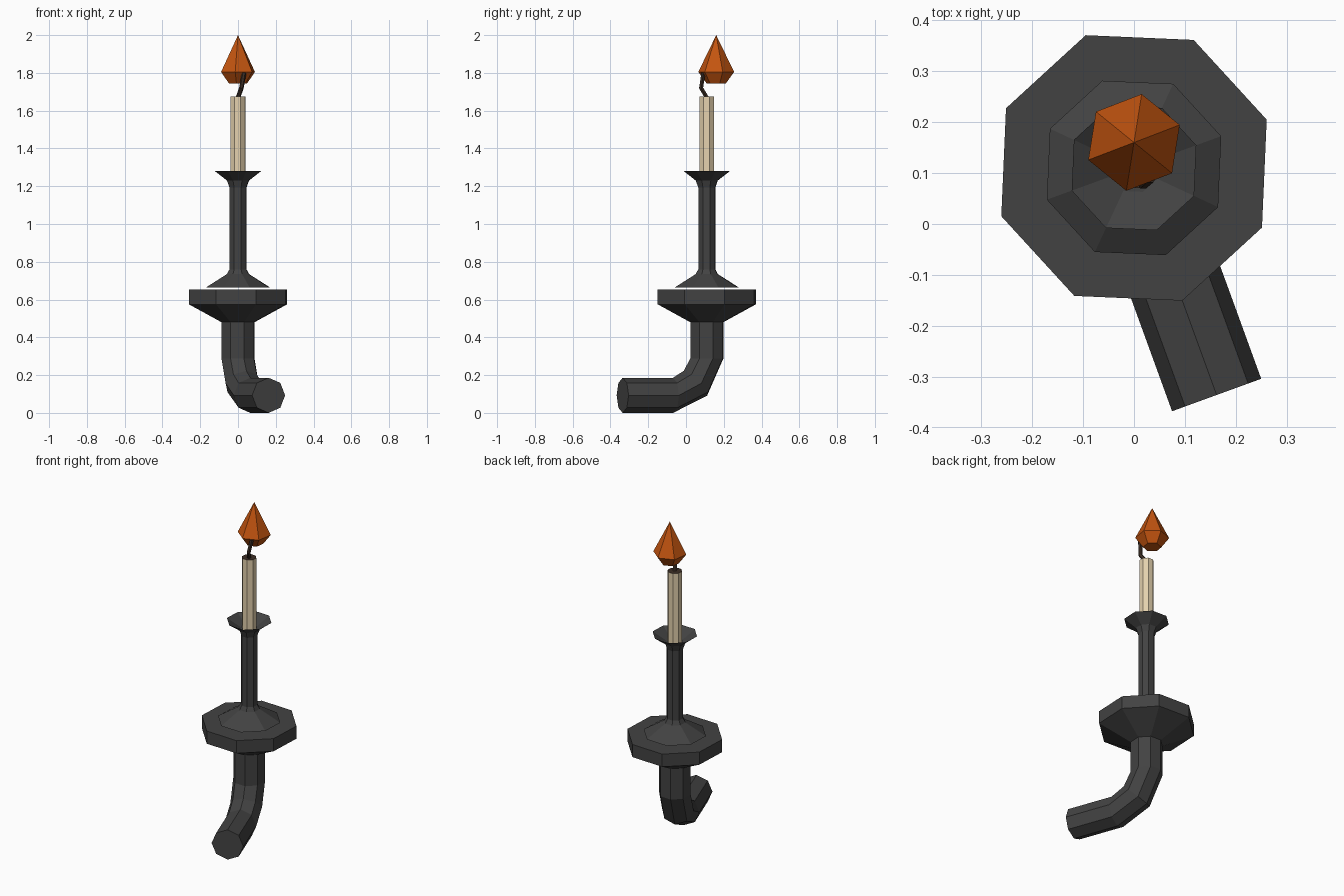
import bpy, bmesh, math
from mathutils import Vector

if "Cube" in bpy.data.objects:
    bpy.data.objects.remove(bpy.data.objects["Cube"], do_unlink=True)


def material(name, colour):
    mat = bpy.data.materials.new(name)
    mat.use_nodes = True
    mat.diffuse_color = (*colour, 1)
    mat.node_tree.nodes["Principled BSDF"].inputs["Base Color"].default_value = (*colour, 1)
    return mat


iron = material("dark iron", (0.055, 0.055, 0.055))
wax = material("cream wax", (0.78, 0.64, 0.42))
char = material("charred brown", (0.045, 0.027, 0.018))
fire = material("flame orange", (0.55, 0.09, 0.005))

AXIS = Vector((0, 0.11, 0))     # centre of the upright parts
TURN = math.radians(20)         # shared rotation of the facets
UP = Vector((0, 0, 1))


def ring(centre, u, v, radius, sides):
    """Points of a regular polygon in the plane of u and v."""
    steps = [2 * math.pi * i / sides for i in range(sides)]
    return [centre + radius * (u * math.cos(a) + v * math.sin(a)) for a in steps]


def skin(name, rings, mats):
    """Bridge equal rings into a capped, flat shaded solid."""
    bm = bmesh.new()
    loops = [[bm.verts.new(p) for p in r] for r in rings]
    for a, b in zip(loops, loops[1:]):
        for i in range(len(a)):
            j = (i + 1) % len(a)
            bm.faces.new((a[i], a[j], b[j], b[i]))
    bm.faces.new(loops[0][::-1])
    bm.faces.new(loops[-1])
    bmesh.ops.remove_doubles(bm, verts=bm.verts, dist=0.0005)
    bmesh.ops.recalc_face_normals(bm, faces=bm.faces)
    mesh = bpy.data.meshes.new(name)
    bm.to_mesh(mesh)
    bm.free()
    for mat in mats:
        mesh.materials.append(mat)
    obj = bpy.data.objects.new(name, mesh)
    bpy.context.collection.objects.link(obj)
    return obj


def lathe(name, profile, mats, sides=8, centre=AXIS, turn=TURN):
    """Turn (radius, height) pairs round an upright axis."""
    u = Vector((math.cos(turn), math.sin(turn), 0))
    v = UP.cross(u)
    return skin(name, [ring(centre + UP * z, u, v, r, sides) for r, z in profile], mats)


def tube(name, path, side, radius, sides, mats):
    """Sweep a polygon along (point, direction) pairs."""
    rings = []
    for point, direction in path:
        d = direction.normalized()
        u = (side - d * side.dot(d)).normalized()
        rings.append(ring(point, u, d.cross(u), radius, sides))
    return skin(name, rings, mats)


# Bent wall arm: down from the dish, then forward
out = Vector((math.sin(TURN), -math.cos(TURN), 0))
side = Vector((math.cos(TURN), math.sin(TURN), 0))
arm = [(0, 0.48, -UP), (0, 0.287, -UP), (0.064, 0.157, out - UP),
       (0.19, 0.093, out), (0.474, 0.093, out)]
tube("bent_arm", [(AXIS + out * d + UP * z, way) for d, z, way in arm],
     side, 0.093, 8, [iron])

# Wide drip dish
lathe("drip_dish", [(0.093, 0.48), (0.277, 0.575), (0.277, 0.654)], [iron])

# Stem with a flared foot and a hollow cup
lathe("stem_and_cup",
      [(0.182, 0.663), (0.062, 0.735), (0.048, 0.76), (0.048, 1.193),
       (0.062, 1.23), (0.13, 1.28), (0.05, 1.232)], [iron])

# Candle with a scorched top
candle = lathe("candle", [(0.042, 1.225), (0.042, 1.675)], [wax, char])
for face in candle.data.polygons:
    face.material_index = 1 if face.normal.z > 0.5 else 0

# Crooked wick
bends = [AXIS + Vector(p) for p in ((0, 0, 1.67), (0.018, -0.03, 1.72), (0.032, -0.018, 1.8))]
ways = [bends[1] - bends[0], bends[2] - bends[0], bends[2] - bends[1]]
tube("wick", list(zip(bends, ways)), Vector((1, 0, 0)), 0.012, 6, [char])

# Faceted flame
lathe("flame", [(0.052, 1.745), (0.096, 1.805), (0.0001, 2.0)], [fire],
      sides=6, centre=Vector((0, 0.16, 0)), turn=math.radians(21))
